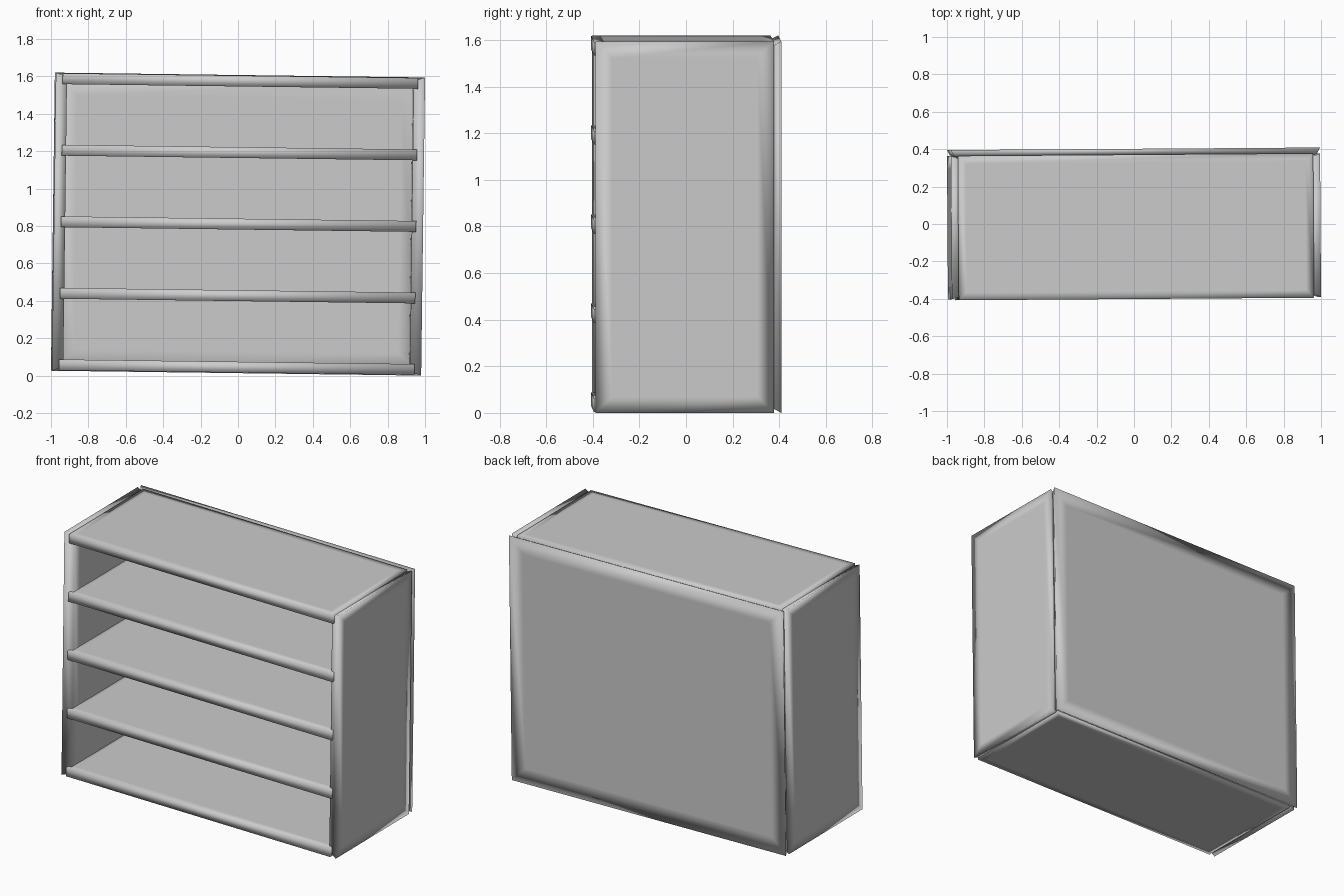
import bpy, bmesh, math
from mathutils import Matrix, Vector

cube = bpy.data.objects.get("Cube")
if cube:
    bpy.data.objects.remove(cube, do_unlink=True)

grey = bpy.data.materials.new("plain_grey")
grey.use_nodes = True
colour = (0.6, 0.6, 0.6, 1)
grey.diffuse_color = colour
grey.node_tree.nodes["Principled BSDF"].inputs["Base Color"].default_value = colour

HALF_W, HALF_D, HALF_H = 0.987, 0.402, 0.797
PANEL = 0.06
# The whole case leans very slightly
LEAN = (Matrix.Translation((0, 0, 0.81)) @ Matrix.Rotation(math.radians(0.4), 4, "Z")
        @ Matrix.Rotation(math.radians(0.75), 4, "Y"))


def slab(name, centre, size, thin_axis, inner=None, taper=0.0, soft=0.1):
    """Soft-edged board; the face towards inner is shrunk by taper."""
    bm = bmesh.new()
    bmesh.ops.create_cube(bm, size=1)
    for v in bm.verts:
        shrink = taper if inner is not None and v.co.dot(inner) > 0 else 0
        for axis in range(3):
            half = size[axis] / 2 - (shrink if axis != thin_axis else 0)
            v.co[axis] = math.copysign(half, v.co[axis])
    bm.normal_update()
    broad = [f for f in bm.faces if abs(f.normal[thin_axis]) > 0.9]
    bmesh.ops.inset_individual(bm, faces=broad, thickness=soft)
    for f in bm.faces:
        f.smooth = True
    bmesh.ops.translate(bm, verts=bm.verts, vec=centre)
    bm.transform(LEAN)
    mesh = bpy.data.meshes.new(name)
    bm.to_mesh(mesh)
    bm.free()
    mesh.materials.append(grey)
    obj = bpy.data.objects.new(name, mesh)
    bpy.context.collection.objects.link(obj)
    return obj


# Side panels, their inner edges sloping in towards the shelves
for side, sign in (("left", 1), ("right", -1)):
    slab(side + "_side", (sign * (HALF_W - PANEL / 2), -0.013, 0),
         (PANEL, 0.766, HALF_H * 2), 0, Vector((-sign, 0, 0)), 0.02)

# Back panel
slab("back_panel", (0, HALF_D - 0.019, 0), (HALF_W * 2, 0.038, HALF_H * 2),
     1, Vector((0, -1, 0)), 0.02, 0.14)

# Five evenly spaced boards, with the top and bottom ones closing the case
for i, name in enumerate(("bottom", "lower_shelf", "middle_shelf", "upper_shelf", "top")):
    slab(name + "_board", (0, -0.015, (i - 2) * 0.3825),
         (1.9, 0.772, 0.058), 2, soft=0.06)
